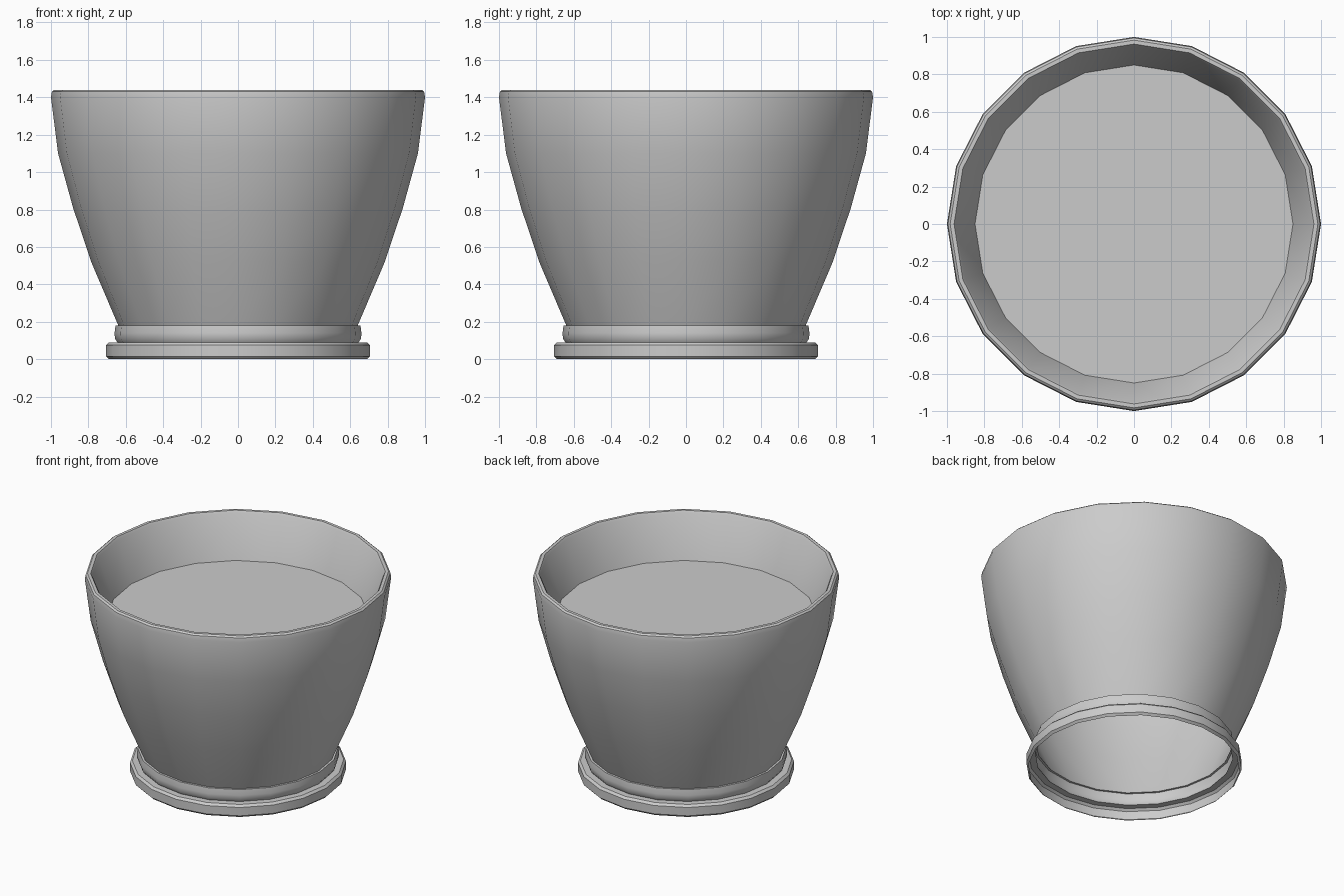
import bpy, bmesh
from math import cos, sin, tau, radians

if "Cube" in bpy.data.objects:
    bpy.data.objects.remove(bpy.data.objects["Cube"])

SIDES = 20


def lathe(name, profile, cap_end=False):
    """Revolve (radius, z) points around z, optionally capping the last ring."""
    bm = bmesh.new()
    rings = [[bm.verts.new((r * cos(tau * i / SIDES), r * sin(tau * i / SIDES), z))
              for i in range(SIDES)] for r, z in profile]
    for a, b in zip(rings, rings[1:]):
        for i in range(SIDES):
            j = (i + 1) % SIDES
            bm.faces.new((a[i], a[j], b[j], b[i]))
    if cap_end:
        bm.faces.new(rings[-1])
    mesh = bpy.data.meshes.new(name)
    bm.to_mesh(mesh)
    bm.free()
    obj = bpy.data.objects.new(name, mesh)
    bpy.context.collection.objects.link(obj)
    bpy.ops.object.select_all(action='DESELECT')
    obj.select_set(True)
    bpy.context.view_layer.objects.active = obj
    bpy.ops.object.shade_smooth_by_angle(angle=radians(35))
    return obj


# Hollow foot: wide rounded base band and a narrower collar, open underneath
lathe("foot", [(0.69, 0.0), (0.705, 0.015), (0.705, 0.075), (0.69, 0.09),
               (0.645, 0.09), (0.658, 0.11), (0.66, 0.14), (0.655, 0.18),
               (0.64, 0.18)])

# Flared pot wall, rounded rim and the inner wall down to the soil
lathe("pot", [(0.64, 0.18), (0.785, 0.52), (0.882, 0.81), (0.962, 1.1),
              (1.0, 1.4), (0.995, 1.43), (0.983, 1.44), (0.962, 1.44),
              (0.952, 1.425), (0.85, 1.13)])

# Flat soil surface
lathe("soil", [(0.851, 1.129), (0.85, 1.13)], cap_end=True)
